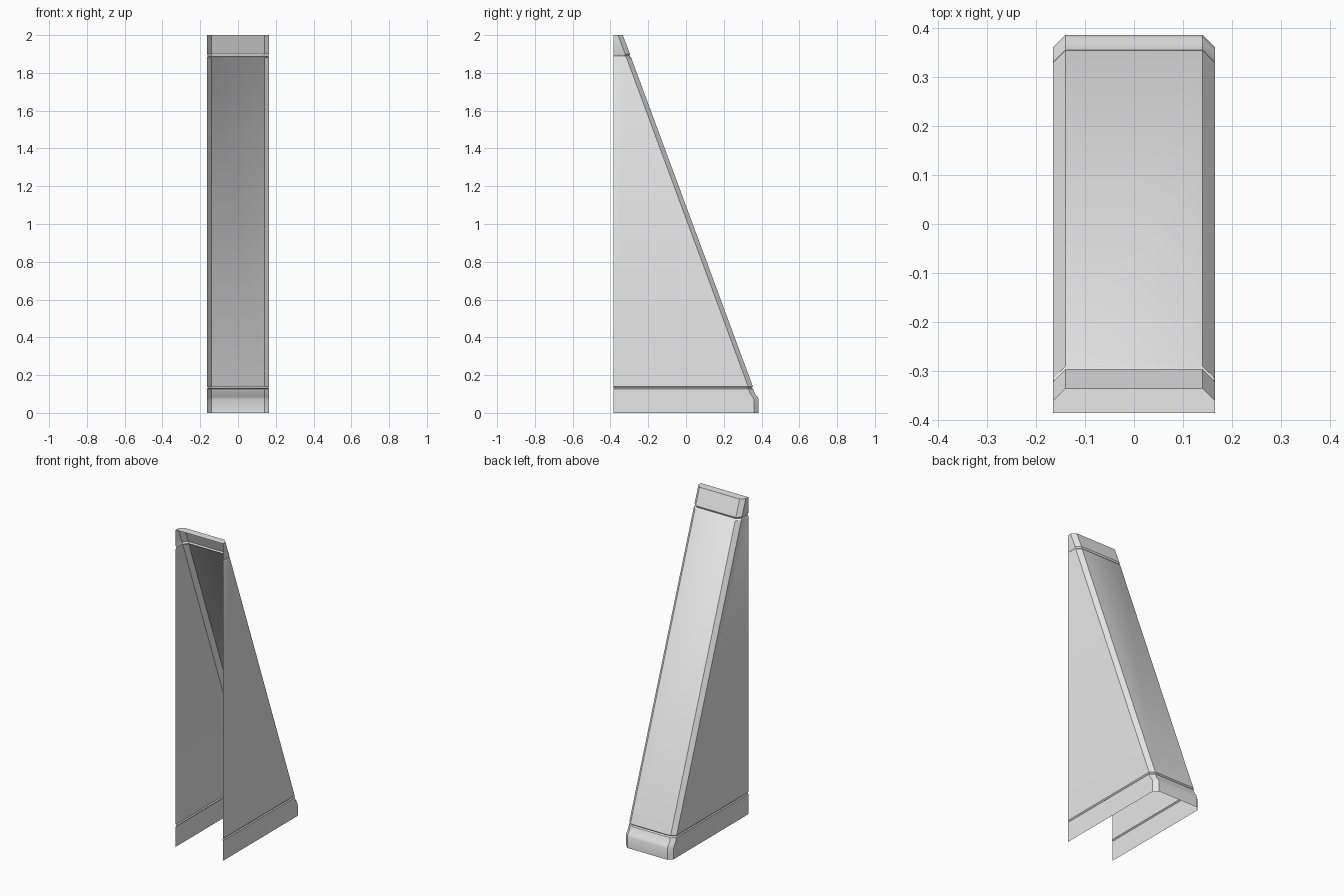
import bpy
import bmesh
import math

cube = bpy.data.objects.get("Cube")
if cube:
    bpy.data.objects.remove(cube, do_unlink=True)

# Single plain grey
grey = bpy.data.materials.new("light grey")
grey.use_nodes = True
grey.diffuse_color = (0.8, 0.8, 0.8, 1)
grey.node_tree.nodes["Principled BSDF"].inputs["Base Color"].default_value = (0.8, 0.8, 0.8, 1)

FRONT = -0.385   # open front edge
CHAMFER = 0.025  # rear corner cut


def shell(name, levels, cap=False):
    """Loft a U-shaped wall, open at the front, through (z, rear y, half width)."""
    bm = bmesh.new()
    rings = []
    for z, y, w in levels:
        c = CHAMFER
        half = [(w, FRONT), (w, y - c), (w - c, y)]
        outline = half + [(-px, py) for px, py in reversed(half)]
        rings.append([bm.verts.new((px, py, z)) for px, py in outline])
    for low, high in zip(rings, rings[1:]):
        for i in range(len(low) - 1):
            bm.faces.new((low[i], low[i + 1], high[i + 1], high[i]))
    if cap:
        bm.faces.new(rings[-1])
    mesh = bpy.data.meshes.new(name)
    bm.to_mesh(mesh)
    bm.free()
    mesh.materials.append(grey)
    obj = bpy.data.objects.new(name, mesh)
    bpy.context.collection.objects.link(obj)
    bpy.ops.object.select_all(action='DESELECT')
    obj.select_set(True)
    bpy.context.view_layer.objects.active = obj
    bpy.ops.object.shade_smooth_by_angle(angle=math.radians(30))
    return obj


W = 0.165

# Plinth with a sloped shoulder running into the lower groove
shell("base_trim", [(0, 0.385, W), (0.07, 0.385, W), (0.085, 0.378, W),
                    (0.10, 0.366, W), (0.127, 0.355, W), (0.133, 0.347, W - 0.005)])

# Tall sloping body, pinched at both ends by the grooves
shell("sloped_body", [(0.133, 0.347, W - 0.005), (0.14, 0.354, W),
                      (1.88, -0.29, W), (1.889, -0.300, W - 0.005)])

# Closed top trim
shell("top_trim", [(1.889, -0.300, W - 0.005), (1.899, -0.296, W),
                   (2.0, -0.335, W)], cap=True)
